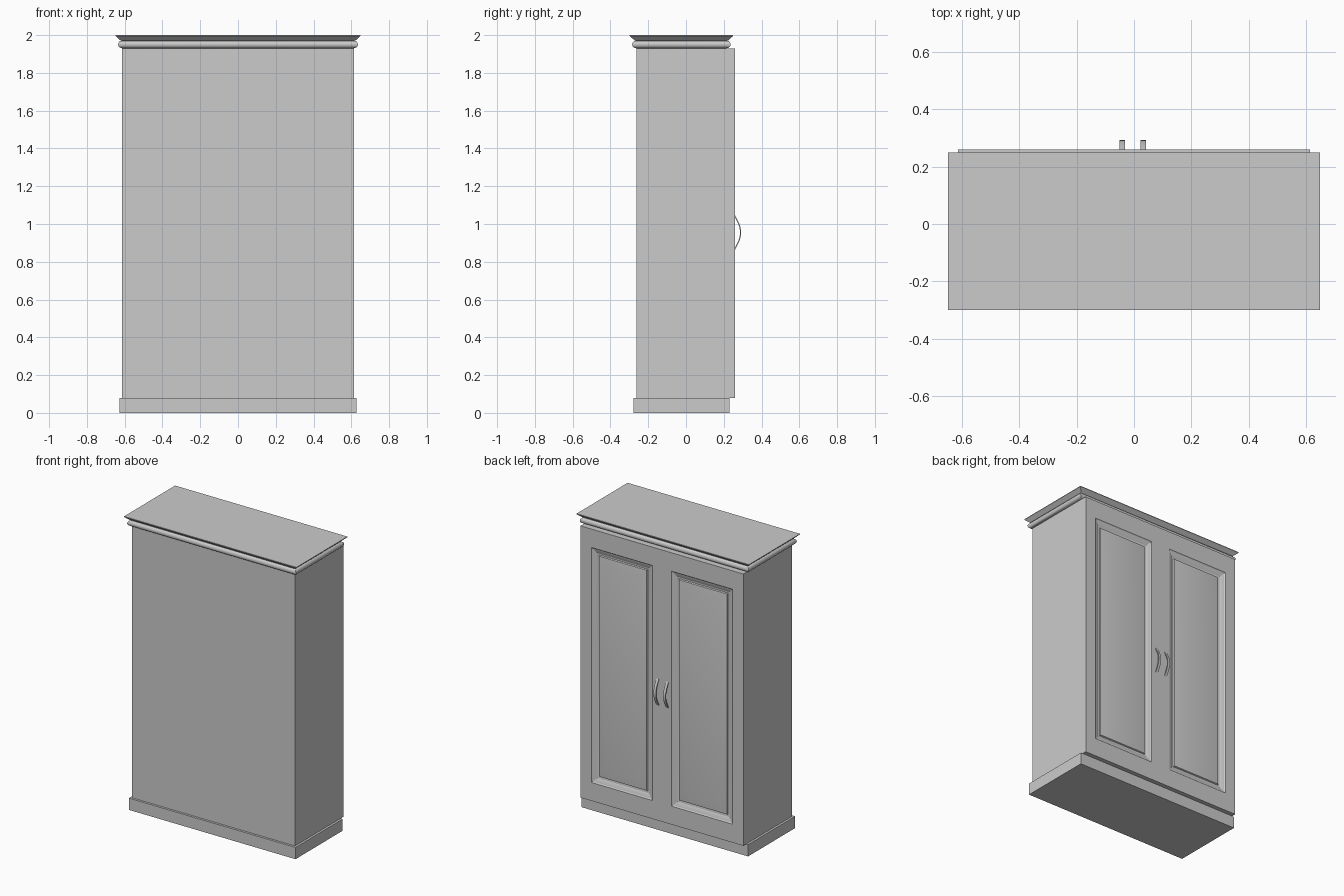
import bpy, bmesh, math

if "Cube" in bpy.data.objects:
    bpy.data.objects.remove(bpy.data.objects["Cube"])

HW, Y0, Y1 = 0.613, -0.263, 0.214     # carcass half width, back and front
DOOR_Y = 0.259                        # outer face of the doors


def finish(name, bm, smooth=None):
    bmesh.ops.recalc_face_normals(bm, faces=bm.faces)
    me = bpy.data.meshes.new(name)
    bm.to_mesh(me)
    bm.free()
    ob = bpy.data.objects.new(name, me)
    bpy.context.collection.objects.link(ob)
    if smooth:
        bpy.ops.object.select_all(action='DESELECT')
        ob.select_set(True)
        bpy.context.view_layer.objects.active = ob
        bpy.ops.object.shade_smooth_by_angle(angle=math.radians(smooth))
    return ob


def loft(name, rings, smooth=None):
    """Join successive vertex rings with quads and cap both ends."""
    bm = bmesh.new()
    vs = [[bm.verts.new(p) for p in r] for r in rings]
    n = len(vs[0])
    for a, b in zip(vs, vs[1:]):
        for i in range(n):
            j = (i + 1) % n
            bm.faces.new((a[i], a[j], b[j], b[i]))
    bm.faces.new(vs[0])
    bm.faces.new(vs[-1])
    return finish(name, bm, smooth)


def rect_xy(d, z):
    """Carcass outline grown by d at height z."""
    return [(-HW - d, Y0 - d, z), (HW + d, Y0 - d, z),
            (HW + d, Y1 + d, z), (-HW - d, Y1 + d, z)]


def rect_xz(x0, x1, z0, z1, d, y):
    """Upright rectangle shrunk by d at depth y."""
    return [(x0 + d, y, z0 + d), (x1 - d, y, z0 + d),
            (x1 - d, y, z1 - d), (x0 + d, y, z1 - d)]


# Plinth and carcass
loft("plinth", [rect_xy(0.015, 0), rect_xy(0.015, 0.08)])
loft("carcass", [rect_xy(0, 0.08), rect_xy(0, 1.935)])

# Cornice: rounded bead below a flaring cove
bead = [(0.004 + 0.018 * math.cos(math.radians(a)),
         1.951 + 0.019 * math.sin(math.radians(a))) for a in range(-90, 91, 20)]
cove = [(0.009, 1.972), (0.014, 1.976), (0.019, 1.981), (0.026, 1.987),
        (0.036, 1.996), (0.036, 2.0)]
loft("cornice", [rect_xy(d, z) for d, z in [(0, 1.93)] + bead + cove], smooth=35)

# Doors with a moulded recess around a raised, bevelled panel
panel = [(0, 0), (0.006, -0.005), (0.018, -0.008), (0.034, -0.016),
         (0.046, -0.018), (0.050, -0.010), (0.095, -0.002)]
for side, s in (("left", -1), ("right", 1)):
    xa, xb = sorted((0, s * HW))
    pa, pb = sorted((s * 0.072, s * 0.532))
    rings = [rect_xz(xa, xb, 0.08, 1.93, 0, Y1),
             rect_xz(xa, xb, 0.08, 1.93, 0, DOOR_Y)]
    rings += [rect_xz(pa, pb, 0.205, 1.805, d, DOOR_Y + h) for d, h in panel]
    loft(side + "_door", rings, smooth=15)

# Bowed strip handles
for side, x in (("left", -0.041), ("right", 0.032)):
    rings, n = [], 16
    for i in range(n + 1):
        t = i / n
        bow = math.sin(math.pi * t)
        z = 0.868 + 0.174 * t
        y = DOOR_Y - 0.004 + 0.031 * bow
        slope = math.atan2(0.031 * math.pi * math.cos(math.pi * t), 0.174)
        ny, nz = 0.006 * math.cos(slope), -0.006 * math.sin(slope)
        rings.append([(x - 0.009, y, z), (x + 0.009, y, z),
                      (x + 0.009, y + ny, z + nz), (x - 0.009, y + ny, z + nz)])
    loft(side + "_handle", rings, smooth=35)
